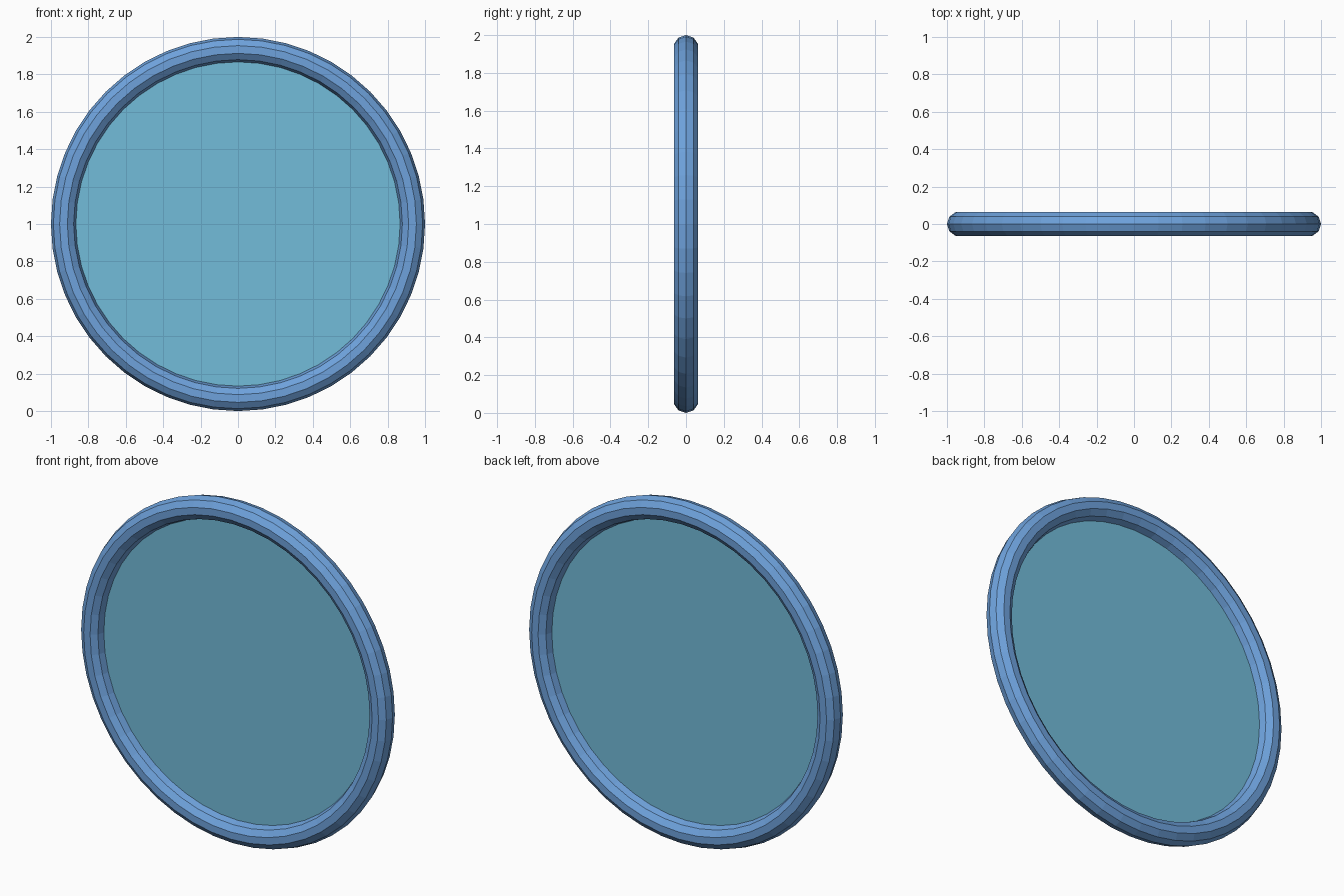
import bpy
import math

if "Cube" in bpy.data.objects:
    bpy.data.objects.remove(bpy.data.objects["Cube"])

SEGMENTS = 48
TUBE = 0.067
UPRIGHT = (math.radians(90), 0, 0)


def material(name, color):
    mat = bpy.data.materials.new(name)
    mat.diffuse_color = (*color, 1.0)
    mat.use_nodes = True
    mat.node_tree.nodes["Principled BSDF"].inputs["Base Color"].default_value = mat.diffuse_color
    return mat


def finish(name, mat):
    obj = bpy.context.object
    obj.name = name
    obj.data.materials.append(mat)
    bpy.ops.object.transform_apply(location=True, rotation=True, scale=True)
    return obj


frame_blue = material("frame blue", (0.156, 0.361, 0.716))
pane_teal = material("pane teal", (0.171, 0.503, 0.701))

# Round frame with a ten-sided tube
bpy.ops.mesh.primitive_torus_add(
    major_segments=SEGMENTS, minor_segments=10,
    major_radius=1 - TUBE, minor_radius=TUBE,
    location=(0, 0, 1), rotation=UPRIGHT)
finish("ring_frame", frame_blue)

# Thin pane filling the middle of the frame
bpy.ops.mesh.primitive_cylinder_add(
    vertices=SEGMENTS, radius=0.87, depth=0.004,
    location=(0, 0, 1), rotation=UPRIGHT)
finish("round_pane", pane_teal)
